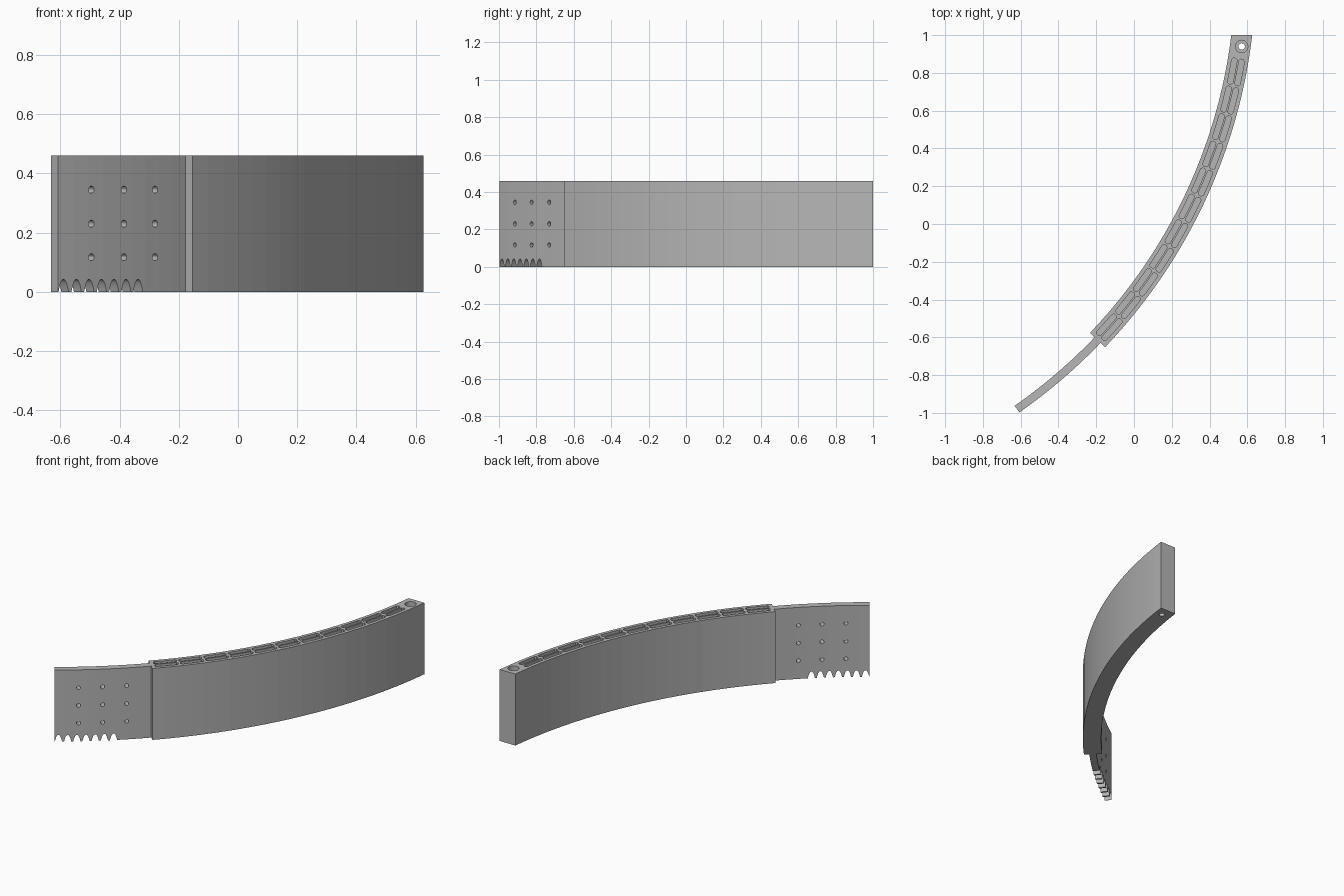
import bpy, bmesh, math
from mathutils import Vector, Matrix

if "Cube" in bpy.data.objects:
    bpy.data.objects.remove(bpy.data.objects["Cube"], do_unlink=True)

CX, CY, R = -2.234, 1.339, 2.825      # centre and mid radius of the curved wall
HEIGHT = 0.46
JOINT, TIP = -43.74, -55.15           # angles where the tongue starts and ends

grey = bpy.data.materials.new("plain grey")
grey.use_nodes = True
colour = (0.47, 0.47, 0.47, 1)
grey.diffuse_color = colour
grey.node_tree.nodes["Principled BSDF"].inputs["Base Color"].default_value = colour


def at(r, deg, z=0.0):
    a = math.radians(deg)
    return Vector((CX + r * math.cos(a), CY + r * math.sin(a), z))


def prism(bm, outline, offset):
    """Extrude a closed outline of points by an offset."""
    face = bm.faces.new([bm.verts.new(p) for p in outline])
    new = bmesh.ops.extrude_face_region(bm, geom=[face])["geom"]
    bmesh.ops.translate(bm, vec=offset, verts=[v for v in new if isinstance(v, bmesh.types.BMVert)])


def arc_outline(r0, r1, start, end, n, z):
    """Outline of an arc strip; end is a function of radius."""
    def side(r):
        return [at(r, start + (end(r) - start) * i / n, z) for i in range(n + 1)]
    return side(r0) + side(r1)[::-1]


def make(name, bm):
    bmesh.ops.recalc_face_normals(bm, faces=bm.faces)
    mesh = bpy.data.meshes.new(name)
    bm.to_mesh(mesh)
    bm.free()
    mesh.materials.append(grey)
    obj = bpy.data.objects.new(name, mesh)
    bpy.context.collection.objects.link(obj)
    return obj


def cut(obj, bm):
    cutter = make("cutter", bm)
    cutter.hide_render = True
    mod = obj.modifiers.new("cut", 'BOOLEAN')
    mod.operation, mod.solver, mod.object = 'DIFFERENCE', 'EXACT', cutter
    bpy.context.view_layer.objects.active = obj
    bpy.ops.object.modifier_apply(modifier=mod.name)
    bpy.data.objects.remove(cutter, do_unlink=True)


def cylinder(bm, radius, depth, matrix, sides=24):
    bmesh.ops.create_cone(bm, cap_ends=True, segments=sides, radius1=radius,
                          radius2=radius, depth=depth, matrix=matrix)


# Curved wall, its far end cut square to y
bm = bmesh.new()
square_end = lambda r: -math.degrees(math.asin((CY - 1) / r))
prism(bm, arc_outline(2.77, 2.88, JOINT, square_end, 24, 0), (0, 0, HEIGHT))
wall = make("curved_wall", bm)

# Two lanes of pockets with rounded corners, open at the top
bm = bmesh.new()
FIRST, LAST, CELLS, FLOOR = -43.3, -9.2, 11, 0.05
pitch = (LAST - FIRST) / CELLS
for i in range(CELLS):
    start = FIRST + i * pitch
    for r0, r1 in ((R - 0.034, R - 0.005), (R + 0.005, R + 0.034)):
        stop = start + pitch - 0.26
        # clipped corners: shorter strip edges, full length in the middle
        nip, inset = 0.16, 0.008
        outline = [at(r0, start + nip, FLOOR), at(r0, (start + stop) / 2, FLOOR),
                   at(r0, stop - nip, FLOOR), at(r0 + inset, stop, FLOOR),
                   at(r1 - inset, stop, FLOOR), at(r1, stop - nip, FLOOR),
                   at(r1, (start + stop) / 2, FLOOR), at(r1, start + nip, FLOOR),
                   at(r1 - inset, start, FLOOR), at(r0 + inset, start, FLOOR)]
        prism(bm, outline, (0, 0, HEIGHT))
cut(wall, bm)

# Through hole with a counterbore at the square end
for radius, depth, z in ((0.033, 0.06, HEIGHT), (0.017, 1.2, HEIGHT / 2)):
    bm = bmesh.new()
    cylinder(bm, radius, depth, Matrix.Translation((0.57, 0.94, z)))
    cut(wall, bm)

# Thin tongue continuing the arc
bm = bmesh.new()
prism(bm, arc_outline(2.804, 2.847, TIP, lambda r: JOINT, 9, 0), (0, 0, HEIGHT))
tongue = make("tongue", bm)

# Three by three grid of pin holes through the tongue
bm = bmesh.new()
for deg in (-52.35, -49.5, -46.66):
    for z in (0.117, 0.23, 0.345):
        turn = Matrix.Rotation(math.radians(deg), 4, 'Z') @ Matrix.Rotation(math.pi / 2, 4, 'Y')
        cylinder(bm, 0.012, 0.12, Matrix.Translation(at(R, deg, z)) @ turn, 16)
cut(tongue, bm)

# Arched notches leaving a row of teeth along the bottom edge
bm = bmesh.new()
for i in range(7):
    deg = -54.7 + 1.08 * i
    a = math.radians(deg)
    out, along = Vector((math.cos(a), math.sin(a), 0)), Vector((-math.sin(a), math.cos(a), 0))
    base = at(R - 0.06, deg)
    arch = [base + along * (0.021 * u / 6) + Vector((0, 0, 0.042 * (1 - abs(u / 6) ** 2.3)))
            for u in range(-6, 7)]
    feet = [base + along * s * 0.021 - Vector((0, 0, 0.02)) for s in (1, -1)]
    prism(bm, arch + feet, out * 0.12)
cut(tongue, bm)
